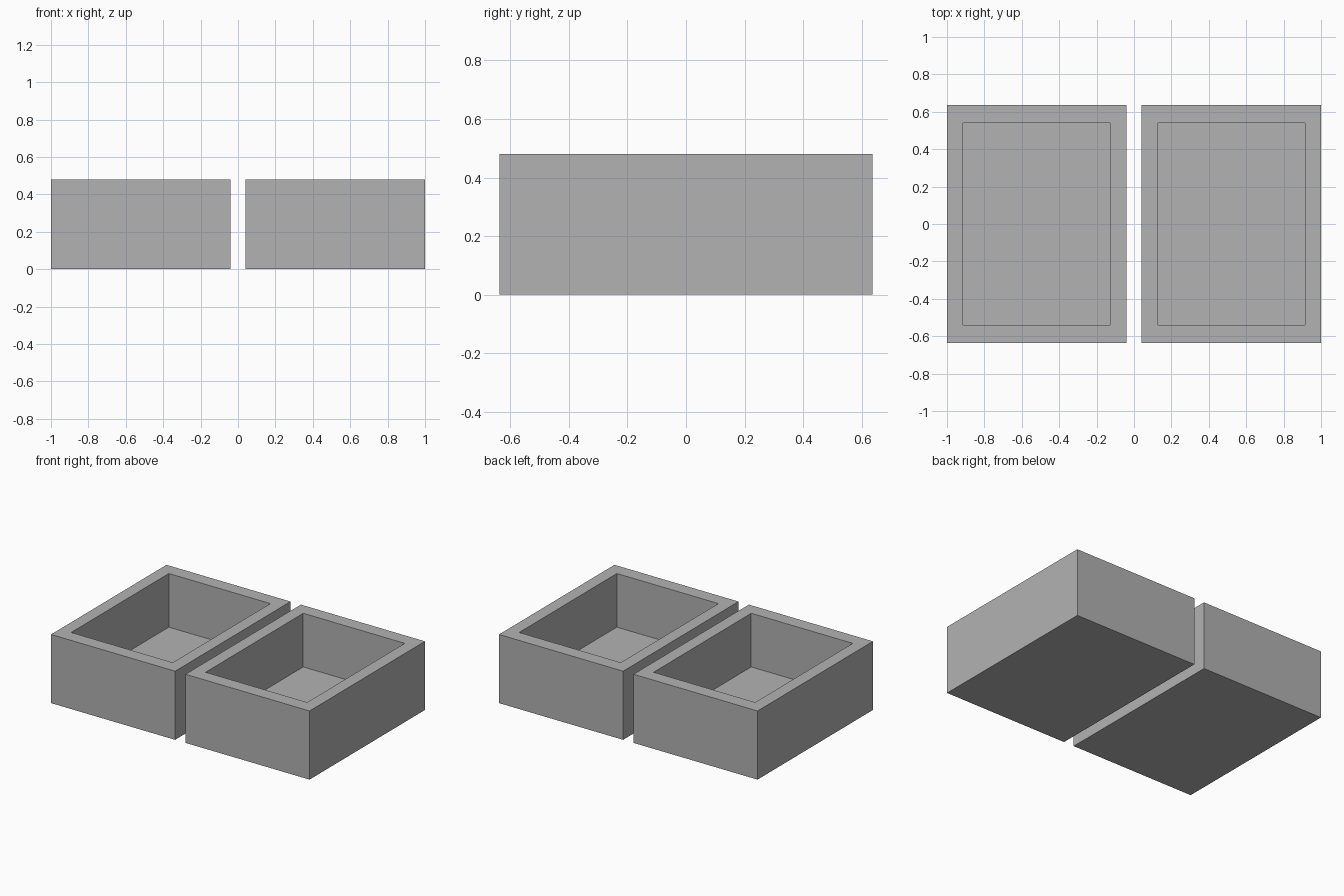
import bpy
import bmesh
from mathutils import Matrix, Vector

default_cube = bpy.data.objects.get("Cube")
if default_cube:
    bpy.data.objects.remove(default_cube, do_unlink=True)

# Outer size, wall thickness and floor thickness of one open box
WIDTH, DEPTH, HEIGHT = 0.96, 1.275, 0.48
WALL_X, WALL_Y, FLOOR = 0.087, 0.098, 0.105
OFFSET = 0.52

grey = bpy.data.materials.new("plain grey")
grey.use_nodes = True
color = (0.448, 0.448, 0.448, 1)
grey.diffuse_color = color
grey.node_tree.nodes["Principled BSDF"].inputs["Base Color"].default_value = color


def open_box(name, x):
    bm = bmesh.new()
    # Solid block standing on the ground
    size = Matrix.Diagonal((WIDTH, DEPTH, HEIGHT, 1))
    bmesh.ops.create_cube(bm, size=1, matrix=Matrix.Translation((0, 0, HEIGHT / 2)) @ size)
    top = max(bm.faces, key=lambda f: f.calc_center_median().z)
    # Rim around the opening
    bmesh.ops.inset_individual(bm, faces=[top], thickness=WALL_X)
    for v in top.verts:
        v.co.x = (WIDTH / 2 - WALL_X) * (1 if v.co.x > 0 else -1)
        v.co.y = (DEPTH / 2 - WALL_Y) * (1 if v.co.y > 0 else -1)
    # Recess sunk down to the floor
    floor = bmesh.ops.extrude_discrete_faces(bm, faces=[top])["faces"][0]
    bmesh.ops.translate(bm, verts=floor.verts, vec=Vector((0, 0, FLOOR - HEIGHT)))
    bmesh.ops.recalc_face_normals(bm, faces=bm.faces)
    mesh = bpy.data.meshes.new(name)
    bm.to_mesh(mesh)
    bm.free()
    mesh.materials.append(grey)
    obj = bpy.data.objects.new(name, mesh)
    obj.location.x = x
    bpy.context.collection.objects.link(obj)


open_box("left_box", OFFSET)
open_box("right_box", -OFFSET)
